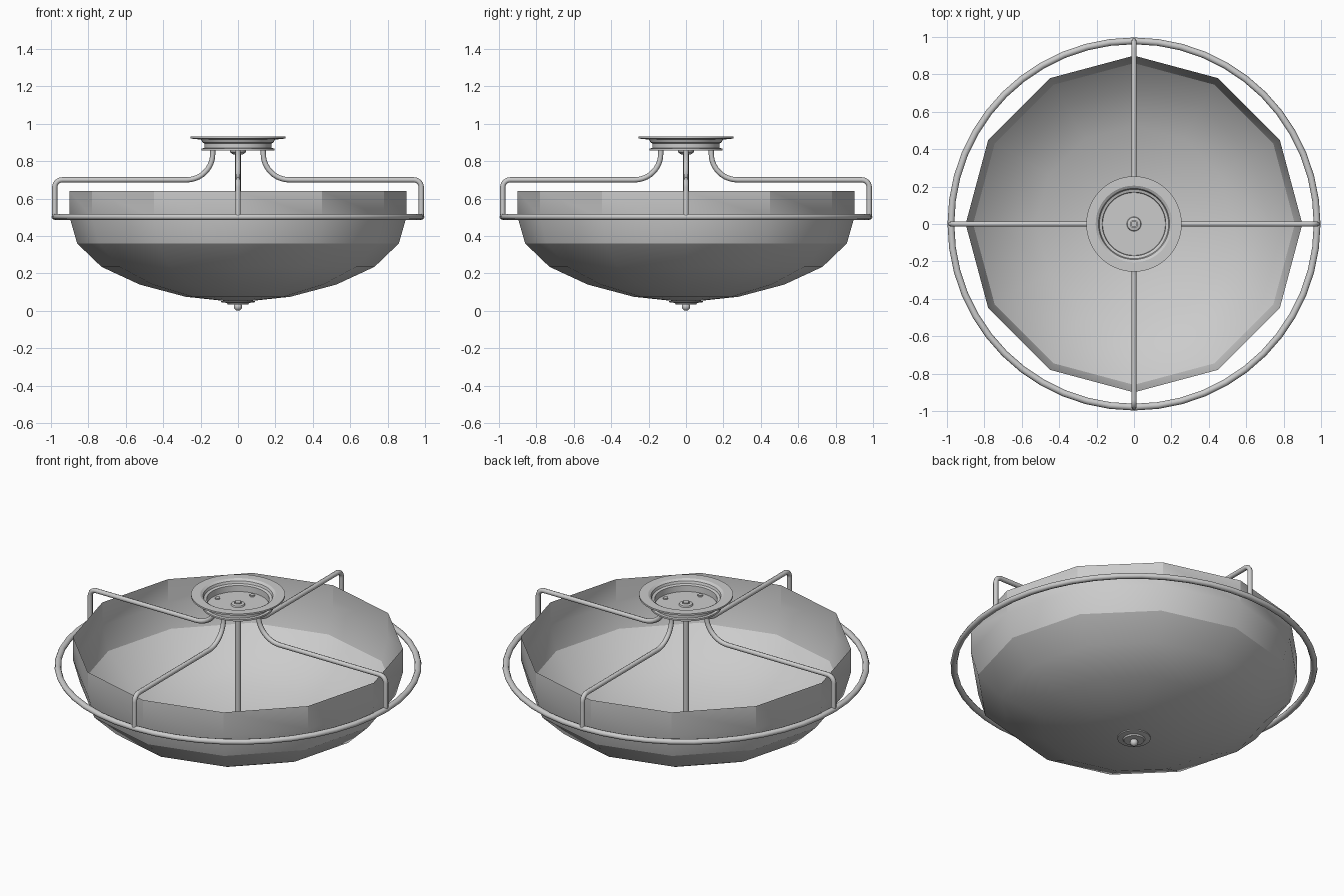
import bpy, bmesh
from math import sin, cos, pi, radians

if "Cube" in bpy.data.objects:
    bpy.data.objects.remove(bpy.data.objects["Cube"])


def finish(name, bm, angle=30):
    bmesh.ops.remove_doubles(bm, verts=bm.verts, dist=1e-5)
    me = bpy.data.meshes.new(name)
    bm.to_mesh(me)
    bm.free()
    ob = bpy.data.objects.new(name, me)
    bpy.context.collection.objects.link(ob)
    bpy.ops.object.select_all(action='DESELECT')
    ob.select_set(True)
    bpy.context.view_layer.objects.active = ob
    bpy.ops.object.shade_smooth_by_angle(angle=radians(angle))
    return ob


def lathe(name, profile, n, angle=30, at=(0, 0), flip=False):
    """Spin (radius, z) points around a vertical axis."""
    bm = bmesh.new()
    rings = [[bm.verts.new((at[0] + r * cos(2 * pi * i / n), at[1] + r * sin(2 * pi * i / n), z))
              for i in range(n)] if r > 0 else [bm.verts.new((at[0], at[1], z))] * n
             for r, z in profile]
    for a, b in zip(rings, rings[1:]):
        for i in range(n):
            j = (i + 1) % n
            quad = list(dict.fromkeys([a[i], a[j], b[j], b[i]]))
            if len(quad) > 2:
                bm.faces.new(quad[::-1] if flip else quad)
    return finish(name, bm, angle)


# Twelve-sided open glass bowl
lathe("glass_bowl", [(0, .045), (.28, .075), (.525, .14), (.73, .235),
                     (.86, .36), (.9, .5), (.9, .64)], 12, 29, flip=True)

# Support ring around the bowl
lathe("support_ring", [(.979 + .018 * cos(2 * pi * k / 8), .502 + .016 * sin(2 * pi * k / 8))
                       for k in range(9)], 48, 50, flip=True)

# Ceiling canopy: a stepped dish, open at the top
lathe("canopy", [(0, .858), (.195, .858), (.195, .868), (.18, .87), (.18, .895),
                 (.19, .9), (.197, .915), (.255, .921), (.255, .931), (.205, .931),
                 (.19, .922), (.185, .908), (.17, .903), (.168, .868), (0, .868)], 48, flip=True)

# Collars and nuts on the central stem
lathe("stem_collar", [(0, .835), (.025, .835), (.042, .848), (.042, .86), (0, .86)], 20, flip=True)
lathe("stem_nut", [(.02, .866), (.04, .866), (.036, .876), (.02, .88), (.02, .866)], 20, flip=True)
lathe("central_stem", [(0, .04), (.017, .04), (.017, .885), (0, .885)], 16, flip=True)

# Finial below the bowl
lathe("finial_plate", [(0, .034), (.055, .034), (.06, .042), (.09, .046), (.09, .052),
                       (0, .056)], 28, flip=True)
lathe("finial_knob", [(0, 0)] + [(.022 * sin(a * pi / 8), .022 - .022 * cos(a * pi / 8))
                                 for a in range(1, 7)] + [(.014, .04)], 16, 40, flip=True)


def arc(cx, cz, r, a0, a1, n=8):
    return [(cx + r * cos(radians(a0 + (a1 - a0) * k / n)),
             cz + r * sin(radians(a0 + (a1 - a0) * k / n))) for k in range(n + 1)]


# Bent arms from canopy to ring, with nuts inside the canopy
path = ([(.135, .868)] + arc(.275, .84, .14, 180, 270, 10)
        + arc(.94, .66, .04, 90, 0, 6) + [(.98, .502)])
for k, side in enumerate(("right", "back", "left", "front")):
    c, s = round(cos(k * pi / 2)), round(sin(k * pi / 2))
    cu = bpy.data.curves.new(side + "_arm", 'CURVE')
    cu.dimensions = '3D'
    cu.bevel_depth = .014
    cu.bevel_resolution = 2
    cu.use_fill_caps = True
    sp = cu.splines.new('POLY')
    sp.points.add(len(path) - 1)
    for p, (r, z) in zip(sp.points, path):
        p.co = (r * c, r * s, z, 1)
    sp.use_smooth = True
    bpy.context.collection.objects.link(bpy.data.objects.new(side + "_arm", cu))
    lathe(side + "_arm_nut", [(.014, .868), (.014, .876), (0, .876)], 12,
          at=(.135 * c, .135 * s), flip=True)
